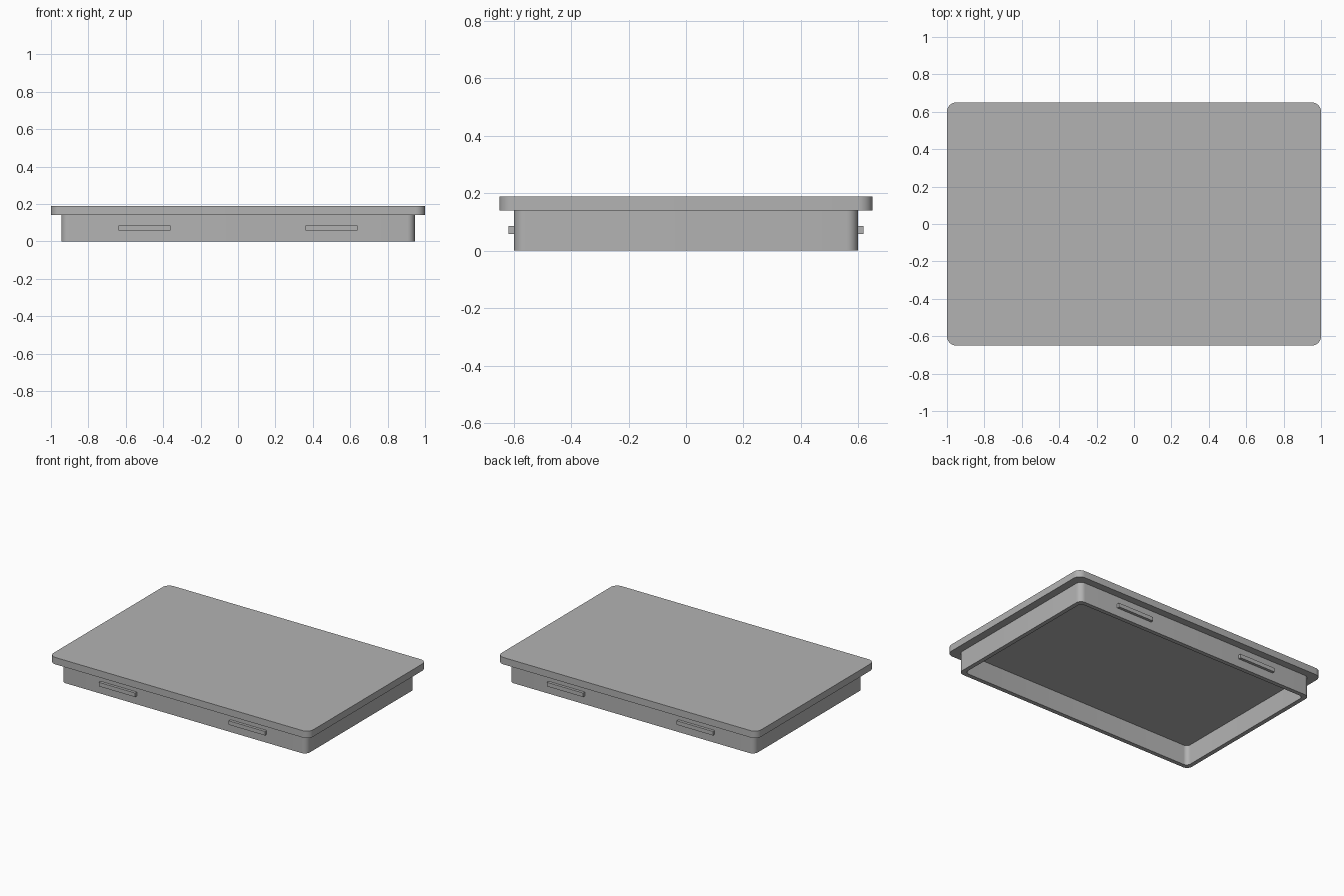
import bpy
import bmesh
from math import cos, sin, pi, radians

if "Cube" in bpy.data.objects:
    bpy.data.objects.remove(bpy.data.objects["Cube"], do_unlink=True)

GREY = (0.45, 0.45, 0.45, 1)
grey = bpy.data.materials.new("grey plastic")
grey.diffuse_color = GREY
grey.use_nodes = True
grey.node_tree.nodes["Principled BSDF"].inputs["Base Color"].default_value = GREY


def rounded_loop(bm, hx, hy, r, z, steps=8):
    """Ring of vertices around a rounded rectangle."""
    loop = []
    for q, (sx, sy) in enumerate(((1, 1), (-1, 1), (-1, -1), (1, -1))):
        for i in range(steps + 1):
            a = (q + i / steps) * pi / 2
            loop.append(bm.verts.new((sx * (hx - r) + r * cos(a),
                                      sy * (hy - r) + r * sin(a), z)))
    return loop


def bridge(bm, a, b):
    for i in range(len(a)):
        j = (i + 1) % len(a)
        bm.faces.new((a[i], a[j], b[j], b[i]))


def finish(bm, name):
    bmesh.ops.recalc_face_normals(bm, faces=bm.faces)
    mesh = bpy.data.meshes.new(name)
    bm.to_mesh(mesh)
    bm.free()
    mesh.materials.append(grey)
    obj = bpy.data.objects.new(name, mesh)
    bpy.context.collection.objects.link(obj)
    bpy.ops.object.select_all(action="DESELECT")
    obj.select_set(True)
    bpy.context.view_layer.objects.active = obj
    bpy.ops.object.shade_smooth_by_angle(angle=radians(30))


# Flat lid plate with rounded corners
bm = bmesh.new()
low = rounded_loop(bm, 1.0, 0.65, 0.05, 0.14)
high = rounded_loop(bm, 1.0, 0.65, 0.05, 0.188)
bridge(bm, low, high)
bm.faces.new(low)
bm.faces.new(high)
finish(bm, "lid_plate")

# Hollow skirt below the lid, open underneath
bm = bmesh.new()
HX, HY, R, WALL, TOP = 0.945, 0.598, 0.04, 0.03, 0.145
rings = [rounded_loop(bm, HX, HY, R, TOP),
         rounded_loop(bm, HX, HY, R, 0),
         rounded_loop(bm, HX - WALL, HY - WALL, R - 0.01, 0),
         rounded_loop(bm, HX - WALL, HY - WALL, R - 0.01, TOP)]
for k in range(4):
    bridge(bm, rings[k], rings[(k + 1) % 4])
finish(bm, "skirt")

# Two snap tabs on the front and two on the back
for side, sy in (("front", -1), ("back", 1)):
    for hand, sx in (("left", 1), ("right", -1)):
        bm = bmesh.new()
        bmesh.ops.create_cube(bm, size=1)
        bmesh.ops.scale(bm, vec=(0.28, 0.03, 0.028), verts=bm.verts)
        bmesh.ops.translate(bm, vec=(sx * 0.5, sy * 0.602, 0.072), verts=bm.verts)
        finish(bm, f"{side}_{hand}_tab")
